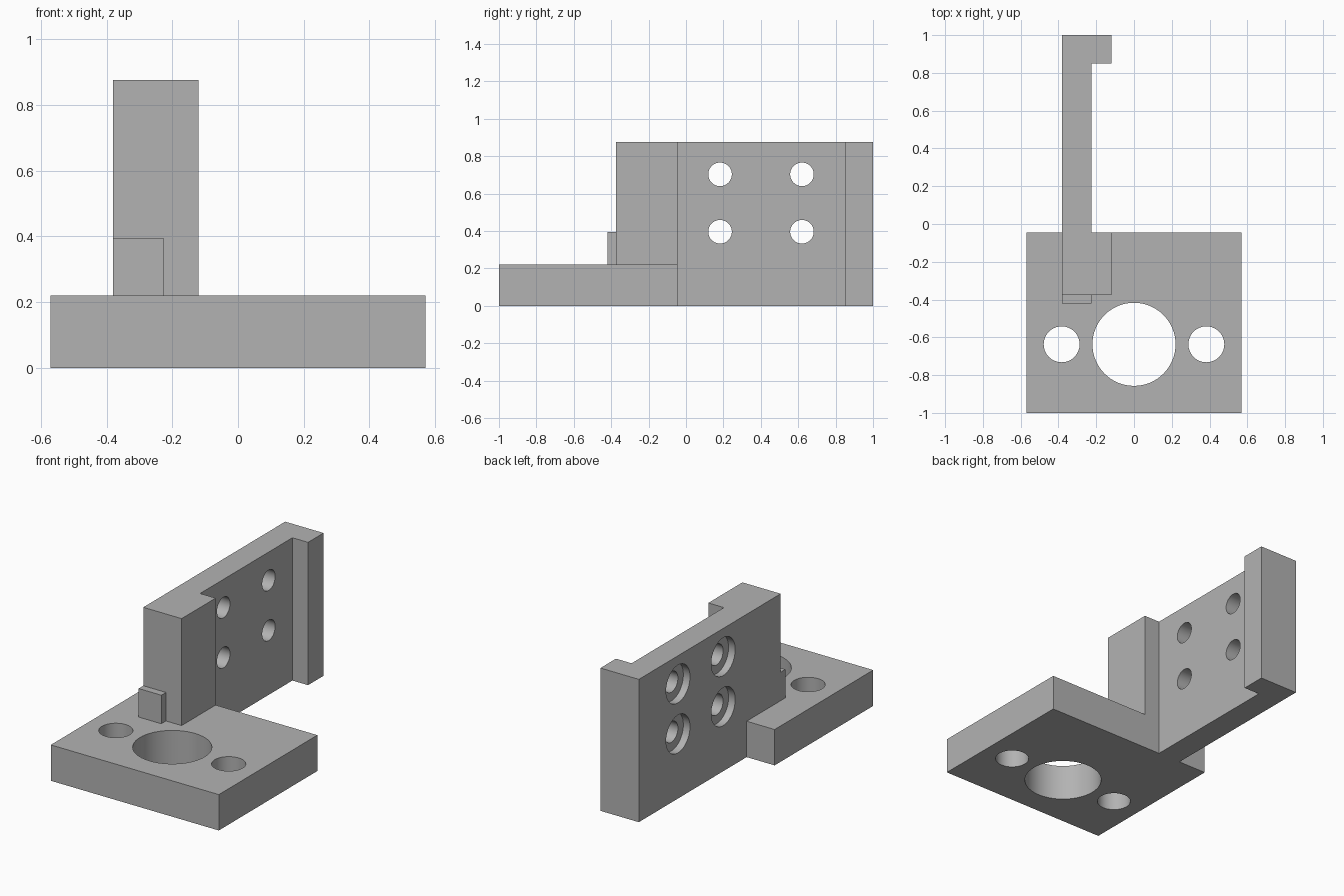
import bpy
import bmesh
import math
from mathutils import Matrix

cube = bpy.data.objects.get("Cube")
if cube:
    bpy.data.objects.remove(cube, do_unlink=True)

grey = bpy.data.materials.new("plain_grey")
grey.use_nodes = True
grey.diffuse_color = (0.45, 0.45, 0.45, 1)
grey.node_tree.nodes["Principled BSDF"].inputs["Base Color"].default_value = (0.45, 0.45, 0.45, 1)


def make_object(name, bm):
    bmesh.ops.recalc_face_normals(bm, faces=bm.faces[:])
    mesh = bpy.data.meshes.new(name)
    bm.to_mesh(mesh)
    bm.free()
    mesh.materials.append(grey)
    obj = bpy.data.objects.new(name, mesh)
    bpy.context.collection.objects.link(obj)
    return obj


def prism(name, outline, z0, z1):
    """Extrude a plan outline from z0 up to z1."""
    bm = bmesh.new()
    face = bm.faces.new([bm.verts.new((x, y, z0)) for x, y in outline])
    top = bmesh.ops.extrude_face_region(bm, geom=[face])["geom"]
    verts = [v for v in top if isinstance(v, bmesh.types.BMVert)]
    bmesh.ops.translate(bm, verts=verts, vec=(0, 0, z1 - z0))
    return make_object(name, bm)


def box(name, x0, x1, y0, y1, z0, z1):
    return prism(name, [(x0, y0), (x1, y0), (x1, y1), (x0, y1)], z0, z1)


def cylinder(name, centre, radius, depth, axis):
    bm = bmesh.new()
    turn = Matrix.Rotation(math.pi / 2, 4, "Y") if axis == "X" else Matrix()
    bmesh.ops.create_cone(bm, cap_ends=True, segments=64, radius1=radius,
                          radius2=radius, depth=depth,
                          matrix=Matrix.Translation(centre) @ turn)
    obj = make_object(name, bm)
    obj.hide_render = True
    return obj


def combine(target, other, operation):
    """Apply a boolean and remove the helper."""
    mod = target.modifiers.new(operation, "BOOLEAN")
    mod.operation = operation
    mod.solver = "EXACT"
    mod.object = other
    bpy.context.view_layer.objects.active = target
    bpy.ops.object.modifier_apply(modifier=mod.name)
    bpy.data.objects.remove(other, do_unlink=True)


base_back, base_top, wall_top = -0.045, 0.22, 0.876
outer, inner, lip = -0.38, -0.226, -0.12
post_front, lip_front = -0.375, 0.85

# Base plate, wall with front post and rear lip, small stop block
bracket = box("mounting_bracket", -0.57, 0.57, -1, base_back, 0, base_top)
wall = prism("wall", [(outer, post_front), (lip, post_front), (lip, base_back),
                      (inner, base_back), (inner, lip_front), (lip, lip_front),
                      (lip, 1), (outer, 1)], 0, wall_top)
combine(bracket, wall, "UNION")
stop = box("stop_block", outer, inner, -0.42, post_front + 0.02, 0.1, 0.395)
combine(bracket, stop, "UNION")

# Large bore and two screw holes through the base
for x, radius in ((-0.383, 0.095), (0, 0.22), (0.383, 0.095)):
    combine(bracket, cylinder("base_hole", (x, -0.637, 0.1), radius, 0.6, "Z"), "DIFFERENCE")

# Four counterbored holes through the wall
bore_depth = 0.045
for y in (0.182, 0.62):
    for z in (0.396, 0.703):
        combine(bracket, cylinder("wall_hole", (-0.3, y, z), 0.063, 0.3, "X"), "DIFFERENCE")
        combine(bracket, cylinder("counterbore", (outer, y, z), 0.116, 2 * bore_depth, "X"),
                "DIFFERENCE")

# Smooth hole walls, crisp edges
bpy.ops.object.select_all(action="DESELECT")
bracket.select_set(True)
bpy.context.view_layer.objects.active = bracket
bpy.ops.object.shade_smooth_by_angle(angle=math.radians(30))
